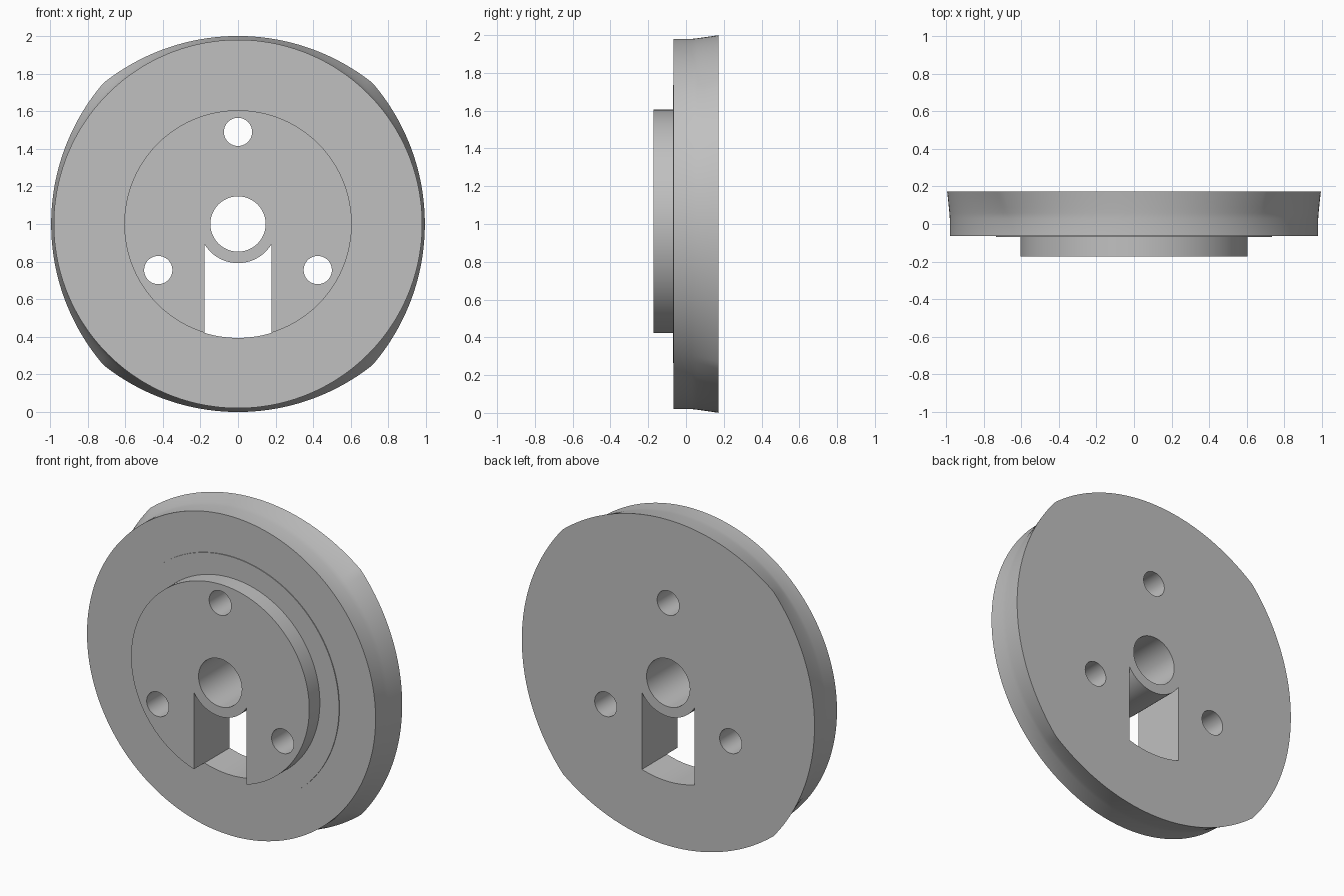
import bpy
import bmesh
from math import sin, cos, pi, sqrt, radians, asin
from mathutils import Vector

cube = bpy.data.objects.get("Cube")
if cube:
    bpy.data.objects.remove(cube, do_unlink=True)

CENTRE_Z = 1.0
SEGMENTS = 240
FRONT, BACK = -0.173, 0.173
BOSS_R, HUB_R, SLOT_HALF = 0.606, 0.208, 0.178

grey = bpy.data.materials.new("plain grey")
grey.use_nodes = True
colour = (0.53, 0.53, 0.53, 1)
grey.diffuse_color = colour
grey.node_tree.nodes["Principled BSDF"].inputs["Base Color"].default_value = colour


def loft(name, rings):
    """Join closed rings of points and cap both ends."""
    bm = bmesh.new()
    loops = [[bm.verts.new(p) for p in ring] for ring in rings]
    count = len(loops[0])
    for a, b in zip(loops, loops[1:]):
        for i in range(count):
            j = (i + 1) % count
            bm.faces.new((a[i], a[j], b[j], b[i]))
    bm.faces.new(loops[0])
    bm.faces.new(loops[-1])
    bmesh.ops.recalc_face_normals(bm, faces=bm.faces)
    mesh = bpy.data.meshes.new(name)
    bm.to_mesh(mesh)
    bm.free()
    mesh.materials.append(grey)
    obj = bpy.data.objects.new(name, mesh)
    bpy.context.collection.objects.link(obj)
    return obj


def ring(y, radius, x=0, z=CENTRE_Z, count=SEGMENTS):
    """Circle facing the front; radius may be a function of the angle."""
    points = []
    for i in range(count):
        a = 2 * pi * i / count
        r = radius(a) if callable(radius) else radius
        points.append(Vector((x + r * cos(a), y, z + r * sin(a))))
    return points


def four_arc(a):
    """Rim outline made of four shallow arcs meeting in soft corners."""
    big = 1.15

    def arc(along, across, reach):
        d = big - reach
        return -d * abs(along) + sqrt(big ** 2 - (d * across) ** 2)
    return min(arc(sin(a), cos(a), 1.0), arc(cos(a), sin(a), 0.994))


def flare(t):
    return lambda a: 0.98 + (four_arc(a) - 0.98) * t


# Stepped disc: boss, thin raised land, round flange, flared rim
profile = [(FRONT, 0.605), (-0.07, 0.605), (-0.07, 0.735), (-0.065, 0.735),
           (-0.065, 0.98), (0.03, 0.98)]
rings = [ring(y, r) for y, r in profile]
STEPS = 5
for k in range(1, STEPS + 1):
    t = k / STEPS
    rings.append(ring(0.03 + (BACK - 0.03) * t, flare(t ** 1.15)))
disc = loft("flanged_disc", rings)


def cut(cutter):
    """Subtract a cutter from the disc, then discard it."""
    cutter.hide_render = True
    mod = disc.modifiers.new("cut", "BOOLEAN")
    mod.operation = "DIFFERENCE"
    mod.solver = "EXACT"
    mod.object = cutter
    bpy.context.view_layer.objects.active = disc
    bpy.ops.object.modifier_apply(modifier=mod.name)
    bpy.data.objects.remove(cutter, do_unlink=True)


def drill(name, x, z, radius):
    cut(loft(name, [ring(y, radius, x, z, 64) for y in (-0.4, 0.4)]))


# Centre bore and three bolt holes
drill("bore_cutter", 0, CENTRE_Z, 0.147)
for degrees in (90, 210, 330):
    a = radians(degrees)
    drill("bolt_hole_cutter", 0.49 * cos(a), CENTRE_Z + 0.49 * sin(a), 0.075)


# Slot between the hub and the boss edge, curved at both ends
def slot_arc(radius, y, direction):
    half = asin(SLOT_HALF / radius)
    return [Vector((radius * sin(half * s), y,
                    CENTRE_Z - radius * cos(half * s)))
            for s in (direction * (k / 12 - 1) for k in range(25))]


cut(loft("slot_cutter", [slot_arc(BOSS_R, y, 1) + slot_arc(HUB_R, y, -1)
                         for y in (-0.4, 0.4)]))

# Smooth round walls with crisp edges
bpy.ops.object.select_all(action="DESELECT")
disc.select_set(True)
bpy.context.view_layer.objects.active = disc
bpy.ops.object.shade_smooth_by_angle(angle=radians(30))
